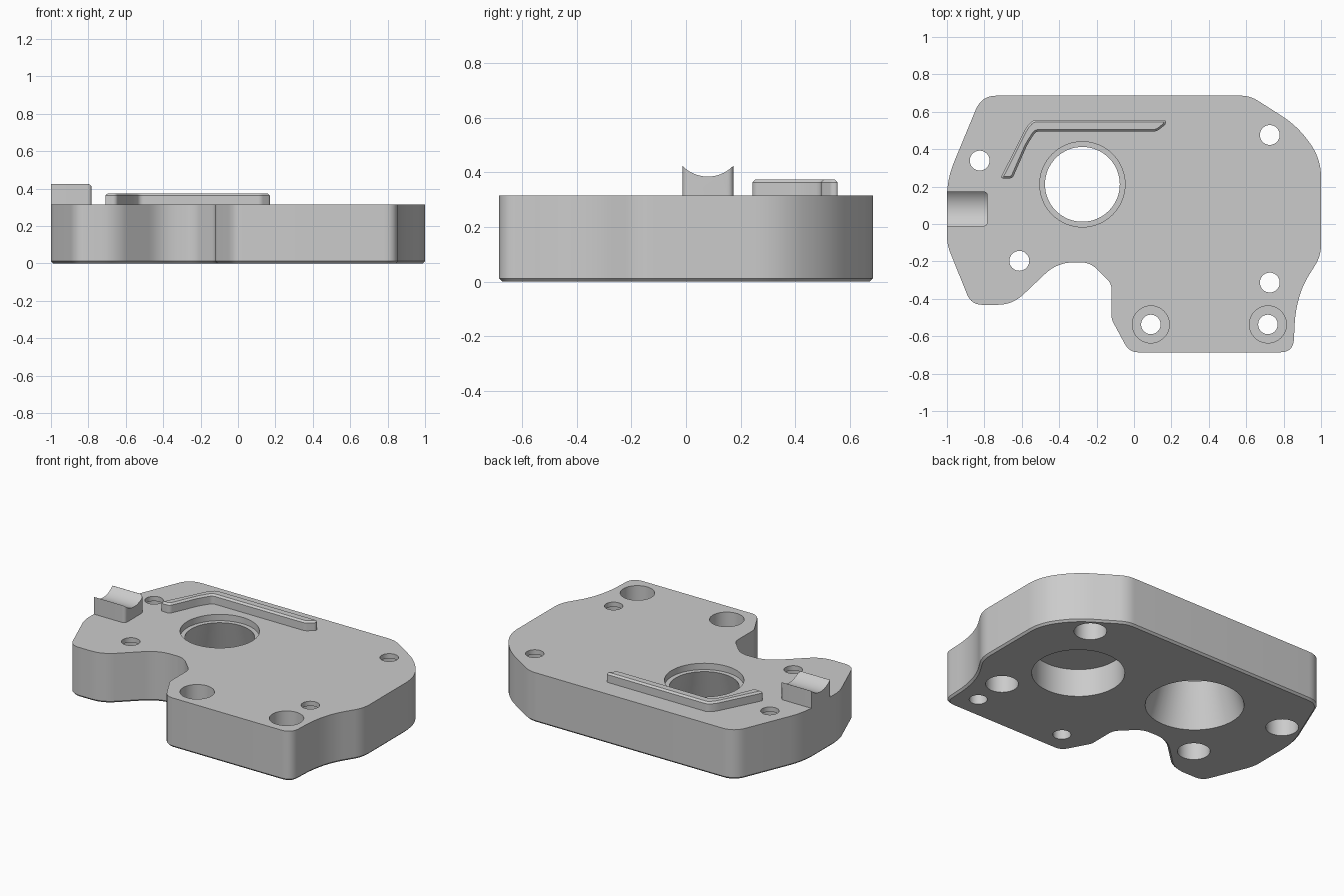
import bpy, bmesh
from math import cos, sin, tan, pi, radians
from mathutils import Vector, Matrix

cube = bpy.data.objects.get("Cube")
if cube:
    bpy.data.objects.remove(cube, do_unlink=True)

GREY = (0.6, 0.6, 0.6, 1)
metal = bpy.data.materials.new("light_grey_metal")
metal.use_nodes = True
metal.diffuse_color = GREY
metal.node_tree.nodes["Principled BSDF"].inputs["Base Color"].default_value = GREY

TOP = 0.315


def add_object(name, bm):
    bmesh.ops.recalc_face_normals(bm, faces=bm.faces)
    mesh = bpy.data.meshes.new(name)
    bm.to_mesh(mesh)
    bm.free()
    mesh.materials.append(metal)
    obj = bpy.data.objects.new(name, mesh)
    bpy.context.collection.objects.link(obj)
    return obj


def rounded_outline(corners, inset, steps=8):
    """Clockwise corners (x, y, trim), moved inwards and blended over the trim."""
    moved = []
    for i, (x, y, trim) in enumerate(corners):
        p = Vector((x, y))
        d1 = (p - Vector(corners[i - 1][:2])).normalized()
        d2 = (Vector(corners[(i + 1) % len(corners)][:2]) - p).normalized()
        n1, n2 = Vector((d1.y, -d1.x)), Vector((d2.y, -d2.x))
        turn = d1.angle_signed(d2)
        moved.append((p + inset * (n1 + n2) / (1 + n1.dot(n2)),
                      max(trim - inset * tan(turn / 2), 0.001)))
    points = []
    for i, (p, trim) in enumerate(moved):
        a = p + (moved[i - 1][0] - p).normalized() * trim
        b = p + (moved[(i + 1) % len(moved)][0] - p).normalized() * trim
        for k in range(steps + 1):
            t = k / steps
            points.append(a * (1 - t) ** 2 + p * 2 * t * (1 - t) + b * t * t)
    return points


def loft(name, rings):
    """Closed solid through rings of equal point count."""
    bm = bmesh.new()
    rings = [[bm.verts.new(p) for p in ring] for ring in rings]
    for low, high in zip(rings, rings[1:]):
        for k in range(len(low)):
            n = (k + 1) % len(low)
            bm.faces.new((low[k], low[n], high[n], high[k]))
    bm.faces.new(rings[0])
    bm.faces.new(rings[-1])
    return add_object(name, bm)


def prism(name, corners, levels):
    """Rounded outline stacked through (z, inset) levels."""
    return loft(name, [[(p.x, p.y, z) for p in rounded_outline(corners, inset)]
                       for z, inset in levels])


def stepped_cutter(x, y, levels, segments=64):
    """Turned solid from (z, radius) levels."""
    angles = [2 * pi * k / segments for k in range(segments)]
    return loft("hole_cutter", [[(x + r * cos(a), y + r * sin(a), z) for a in angles]
                                for z, r in levels])


def cut(target, cutter):
    mod = target.modifiers.new("cut", 'BOOLEAN')
    mod.operation = 'DIFFERENCE'
    mod.solver = 'EXACT'
    mod.object = cutter
    bpy.context.view_layer.objects.active = target
    bpy.ops.object.modifier_apply(modifier=mod.name)
    bpy.data.objects.remove(cutter, do_unlink=True)


# Main plate with a chamfered underside
plate = prism("plate", [
    (-.815, .686, .08), (.62, .686, .05), (.873, .525, .1), (1, .35, .1),
    (1, -.17, .06), (.9, -.33, .07), (.862, -.47, .07), (.852, -.686, .07),
    (-.025, -.686, .05), (-.12, -.51, .02), (-.12, -.32, .03), (-.235, -.205, .05),
    (-.41, -.205, .09), (-.65, -.432, .08), (-.87, -.432, .06), (-1, -.11, .05),
    (-1, .24, .1)], [(0, .012), (.012, 0), (TOP, 0)])

# Large flared bore with a shallow seat at the top
cut(plate, stepped_cutter(-.276, .212, [(-.01, .287), (.275, .2), (.275, .228), (.4, .228)]))

# Blind round pocket in the underside
cut(plate, stepped_cutter(.472, .065, [(-.1, .267), (.177, .267)]))

# Small holes, widened from below
for x, y in [(.726, .476), (.726, -.313), (-.825, .339), (-.613, -.197)]:
    cut(plate, stepped_cutter(x, y, [(-.1, .094), (.285, .094), (.285, .053), (.4, .053)]))

# Bolt holes, counterbored from above
for x in (.09, .716):
    cut(plate, stepped_cutter(x, -.537, [(-.1, .052), (.1, .052), (.1, .099), (.4, .099)]))

# Bent rib on the top face
rib = prism("bent_rib", [
    (-.715, .243, .02), (-.575, .52, .025), (-.54, .556, .02), (.17, .556, .011),
    (.17, .533, .01), (.122, .495, .015), (-.525, .495, .02), (-.57, .425, .03),
    (-.65, .243, .02)], [(TOP, 0), (.364, 0), (.375, .011)])

# Cradle block with a round groove along its top
cradle = prism("cradle_block", [
    (-1, .174, .001), (-.782, .174, .025), (-.782, -.013, .025), (-1, -.013, .001)],
    [(TOP, 0), (.424, 0)])
bm = bmesh.new()
bmesh.ops.create_cone(bm, cap_ends=True, segments=96, radius1=.13, radius2=.13, depth=.5,
                      matrix=Matrix.Translation((-.9, .08, .515))
                      @ Matrix.Rotation(radians(90), 4, 'Y'))
cut(cradle, add_object("groove_cutter", bm))

# Smooth curved walls, keep sharp edges
bpy.ops.object.select_all(action='DESELECT')
for obj in (plate, rib, cradle):
    obj.select_set(True)
bpy.context.view_layer.objects.active = plate
bpy.ops.object.shade_smooth_by_angle(angle=radians(25))
